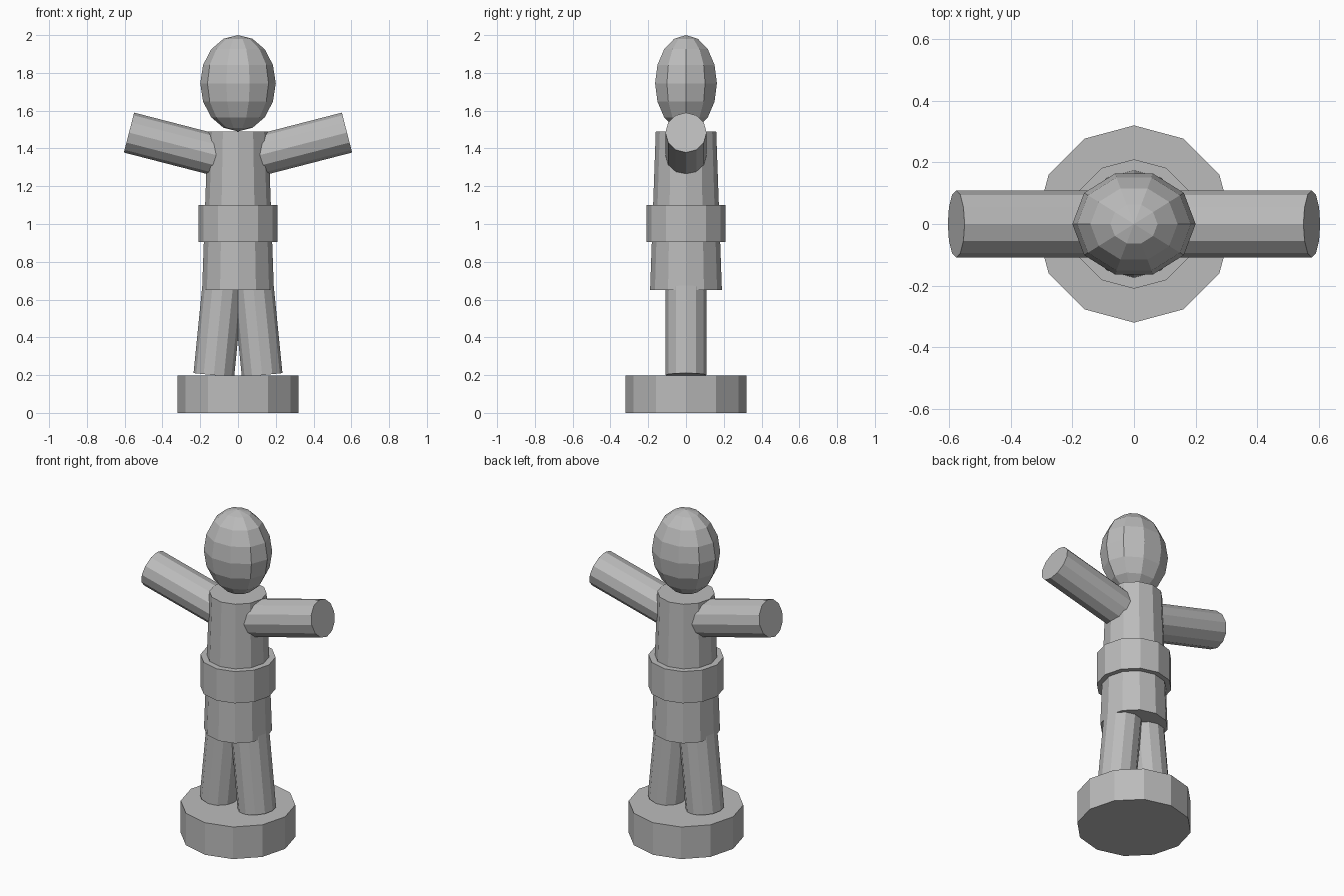
import bpy, bmesh
from math import pi
from mathutils import Vector, Matrix

old = bpy.data.objects.get("Cube")
if old:
    bpy.data.objects.remove(old, do_unlink=True)

SIDES = 12
grey = bpy.data.materials.new("plain_grey")
grey.use_nodes = True
colour = (0.5, 0.5, 0.5, 1)
grey.diffuse_color = colour
grey.node_tree.nodes["Principled BSDF"].inputs["Base Color"].default_value = colour


def finish(name, bm):
    bmesh.ops.recalc_face_normals(bm, faces=bm.faces)
    mesh = bpy.data.meshes.new(name)
    bm.to_mesh(mesh)
    bm.free()
    mesh.materials.append(grey)
    obj = bpy.data.objects.new(name, mesh)
    bpy.context.collection.objects.link(obj)
    return obj


def rod(name, start, end, r_start, r_end=None):
    """Capped twelve-sided rod between two points, in the xz plane."""
    a, b = Vector(start), Vector(end)
    axis = b - a
    bm = bmesh.new()
    bmesh.ops.create_cone(bm, cap_ends=True, segments=SIDES, radius1=r_start,
                          radius2=r_start if r_end is None else r_end,
                          depth=axis.length)
    # Turn about y only, so the facets stay aligned with the axes
    tilt = Vector((axis.x, axis.z)).angle_signed(Vector((0, 1)))
    turn = Matrix.Rotation(-tilt, 4, 'Y')
    if (turn @ Vector((0, 0, 1))).dot(axis) < 0.999 * axis.length:
        turn = Matrix.Rotation(tilt, 4, 'Y')
    bmesh.ops.transform(bm, matrix=Matrix.Translation((a + b) / 2) @ turn,
                        verts=bm.verts)
    return finish(name, bm)


# Stand, body and belt
rod("base", (0, 0, 0), (0, 0, 0.197), 0.32)
rod("torso", (0, 0, 0.65), (0, 0, 1.49), 0.19, 0.16)
rod("belt", (0, 0, 0.905), (0, 0, 1.1), 0.21)

# Limbs, one on each side
for side, s in (("left", 1), ("right", -1)):
    rod(side + "_leg", (s * 0.128, 0, 0.2), (s * 0.063, 0, 0.85), 0.108)
    rod(side + "_arm", (s * 0.05, 0, 1.348), (s * 0.577, 0, 1.484), 0.109)

# Oval faceted head
bm = bmesh.new()
bmesh.ops.create_uvsphere(bm, u_segments=10, v_segments=8, radius=1)
shape = (Matrix.Translation((0, 0, 1.745))
         @ Matrix.Diagonal((0.2, 0.172, 0.255, 1))
         @ Matrix.Rotation(pi / 2, 4, 'Z'))
bmesh.ops.transform(bm, matrix=shape, verts=bm.verts)
finish("head", bm)
